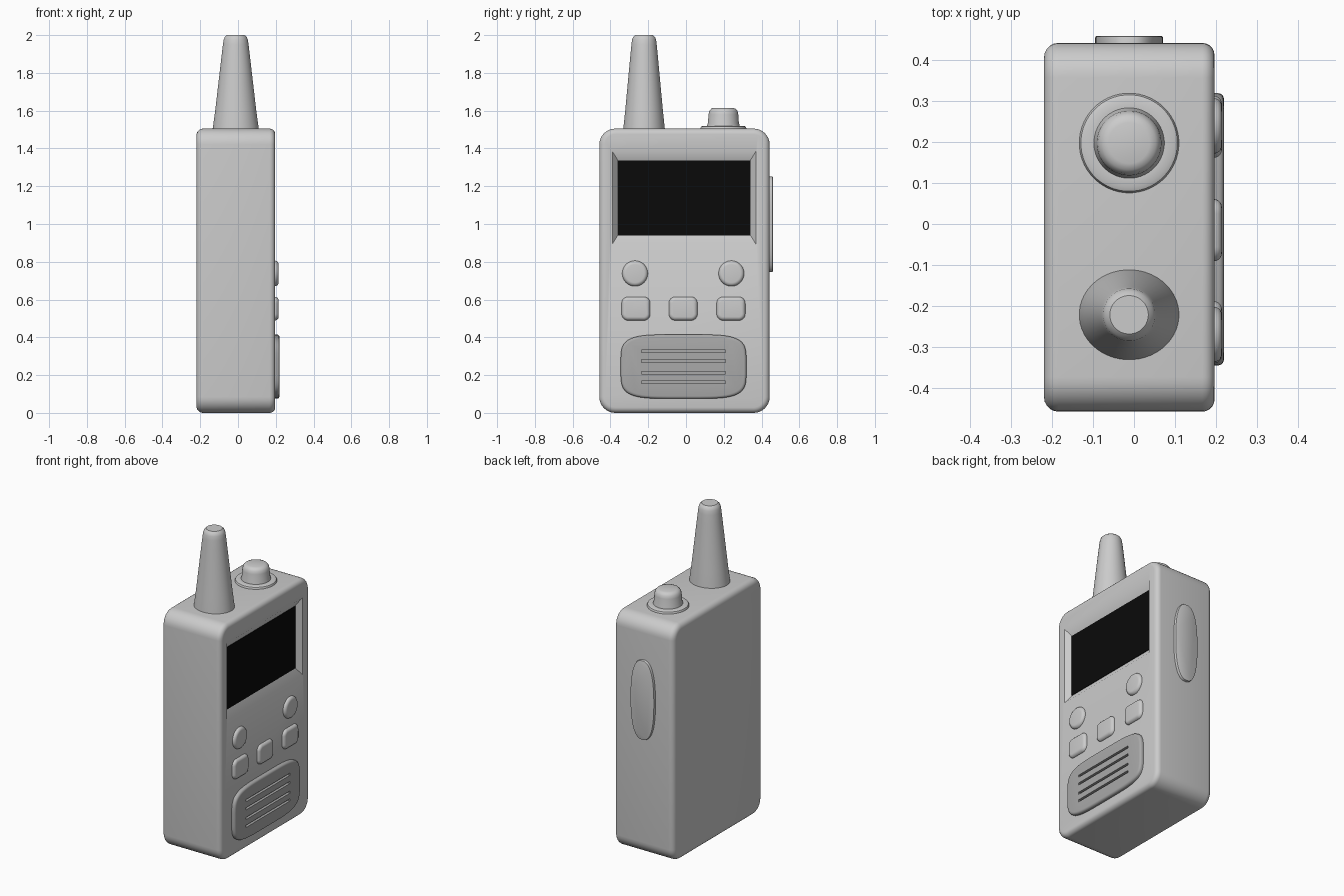
import bpy, bmesh, math

if "Cube" in bpy.data.objects:
    bpy.data.objects.remove(bpy.data.objects["Cube"])


def rrect(hu, hv, r, n=8):
    """Rounded rectangle outline."""
    pts = []
    for k, (su, sv) in enumerate([(1, 1), (-1, 1), (-1, -1), (1, -1)]):
        for i in range(n + 1):
            a = math.pi / 2 * (k + i / n)
            pts.append((su * (hu - r) + r * math.cos(a), sv * (hv - r) + r * math.sin(a)))
    return pts


def oval(hu, hv, p=2.0, n=48):
    """Ellipse (p = 2) or squarer superellipse outline."""
    pts = []
    for i in range(n):
        a = 2 * math.pi * (i + 0.5) / n
        c, s = math.cos(a), math.sin(a)
        pts.append((hu * math.copysign(abs(c) ** (2 / p), c), hv * math.copysign(abs(s) ** (2 / p), s)))
    return pts


def rect(hu, hv):
    return [(hu, hv), (-hu, hv), (-hu, -hv), (hu, -hv)]


def loft(name, axis, cu, cv, rings, color=None, smooth=True):
    """Skin outlines stacked along an axis and cap both ends."""
    bm = bmesh.new()
    place = {"x": lambda u, v, d: (d, u, v), "y": lambda u, v, d: (u, d, v), "z": lambda u, v, d: (u, v, d)}[axis]
    loops = [[bm.verts.new(place(cu + u, cv + v, d)) for u, v in pts] for d, pts in rings]
    for a, b in zip(loops, loops[1:]):
        for i in range(len(a)):
            j = (i + 1) % len(a)
            bm.faces.new((a[i], a[j], b[j], b[i]))
    bm.faces.new(loops[0])
    bm.faces.new(loops[-1])
    bmesh.ops.recalc_face_normals(bm, faces=bm.faces)
    me = bpy.data.meshes.new(name)
    bm.to_mesh(me)
    bm.free()
    ob = bpy.data.objects.new(name, me)
    bpy.context.collection.objects.link(ob)
    if color:
        mat = bpy.data.materials.new(name + "_colour")
        mat.diffuse_color = (*color, 1)
        mat.use_nodes = True
        mat.node_tree.nodes["Principled BSDF"].inputs["Base Color"].default_value = mat.diffuse_color
        me.materials.append(mat)
    if smooth:
        shade(ob)
    return ob


def activate(ob):
    bpy.ops.object.select_all(action="DESELECT")
    ob.select_set(True)
    bpy.context.view_layer.objects.active = ob


def shade(ob):
    activate(ob)
    bpy.ops.object.shade_smooth_by_angle(angle=math.radians(35))


def cut(ob, cutter):
    cutter.hide_render = True
    activate(ob)
    mod = ob.modifiers.new("cut", "BOOLEAN")
    mod.operation = "DIFFERENCE"
    mod.solver = "EXACT"
    mod.object = cutter
    bpy.ops.object.modifier_apply(modifier=mod.name)
    bpy.data.objects.remove(cutter)


def quarter(d0, d1, r, steps=5):
    """(depth, inset) pairs: straight wall from d0, rounded over at d1."""
    s = 1 if d1 > d0 else -1
    angs = [math.pi / 2 * i / steps for i in range(steps + 1)]
    return [(d1 - s * r + s * r * math.sin(a), r * (1 - math.cos(a))) for a in angs]


# body: rounded slab with softened front and back edges
back = quarter(0, -0.22, 0.035)[::-1]
face = quarter(0, 0.197, 0.03)
body = loft("body", "x", -0.008, 0.7525,
            [(d, rrect(0.451 - i, 0.7525 - i, 0.085 - i)) for d, i in back + face], smooth=False)

# screen recess with sloped walls, and the dark screen
cut(body, loft("recess_cutter", "x", -0.01, 1.139,
               [(0.165, rect(0.352, 0.2)), (0.197, rect(0.38, 0.246)), (0.25, rect(0.38, 0.246))], smooth=False))
shade(body)
loft("screen", "x", -0.01, 1.138, [(0.155, rect(0.35, 0.198)), (0.169, rect(0.35, 0.198))],
     color=(0.003, 0.003, 0.003), smooth=False)

# keys
key = [(0.18, 0)] + quarter(0.18, 0.215, 0.02)
for n, y in enumerate((-0.27, 0.24)):
    loft(f"round_key_{n}", "x", y, 0.738, [(d, oval(0.068 - i, 0.068 - i)) for d, i in key])
for n, y in enumerate((-0.265, -0.015, 0.238)):
    loft(f"square_key_{n}", "x", y, 0.552, [(d, rrect(0.076 - i, 0.063 - i, 0.035 - i)) for d, i in key])

# speaker grille with slots
grille = loft("speaker_grille", "x", -0.013, 0.245,
              [(d, oval(0.333 - i, 0.17 - i, 4.5, 64)) for d, i in [(0.18, 0)] + quarter(0.18, 0.22, 0.014, 4)],
              color=(0.4, 0.4, 0.4), smooth=False)
for z in (0.163, 0.213, 0.275, 0.327):
    cut(grille, loft("slot_cutter", "x", -0.013, z, [(0.203, rect(0.222, 0.007)), (0.25, rect(0.222, 0.007))],
                     smooth=False))
shade(grille)

# side button
loft("side_button", "y", -0.012, 0.998,
     [(d, oval(0.083 - i, 0.253 - i, 2.5)) for d, i in [(0.42, 0)] + quarter(0.42, 0.46, 0.004, 2)])

# tapered antenna, slightly oval at the foot
loft("antenna", "z", -0.012, -0.222,
     [(d, oval(a, b)) for d, a, b in ((1.49, 0.123, 0.111), (1.505, 0.122, 0.11), (1.6, 0.109, 0.1),
      (1.9, 0.074, 0.072), (1.95, 0.068, 0.067), (1.975, 0.064, 0.064), (1.99, 0.058, 0.058), (2.0, 0.047, 0.047))])

# control knob on its collar
loft("knob_collar", "z", -0.012, 0.198,
     [(d, oval(r, r)) for d, r in ((1.49, 0.122), (1.508, 0.122), (1.516, 0.118), (1.52, 0.108), (1.52, 0.09))])
loft("control_knob", "z", -0.012, 0.198,
     [(d, oval(r, r)) for d, r in ((1.5, 0.088), (1.522, 0.086), (1.535, 0.082), (1.58, 0.079), (1.598, 0.075),
                                  (1.61, 0.065), (1.615, 0.05))])
